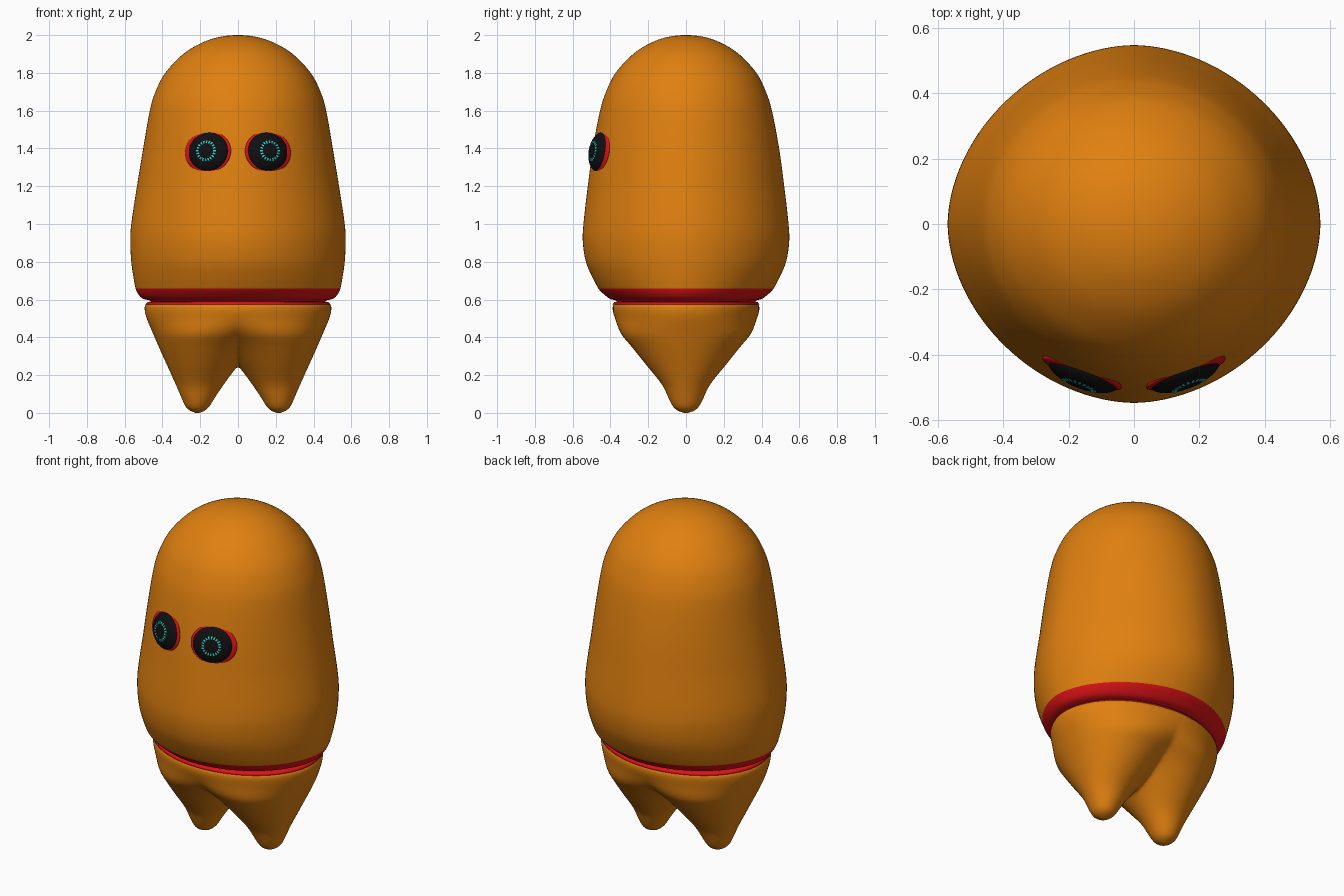
import bpy, bmesh, math
from mathutils import Vector, Matrix

if "Cube" in bpy.data.objects:
    bpy.data.objects.remove(bpy.data.objects["Cube"])


def material(name, rgb):
    m = bpy.data.materials.new(name)
    m.diffuse_color = (*rgb, 1)
    m.use_nodes = True
    m.node_tree.nodes["Principled BSDF"].inputs["Base Color"].default_value = m.diffuse_color
    return m


ORANGE = material("orange", (0.74, 0.215, 0.005))
RED = material("red", (0.72, 0.006, 0.008))
BLACK = material("black", (0.005, 0.005, 0.006))
CYAN = material("cyan", (0.03, 0.72, 0.62))


def finish(name, bm, mats):
    bmesh.ops.recalc_face_normals(bm, faces=bm.faces)
    for f in bm.faces:
        f.smooth = True
    me = bpy.data.meshes.new(name)
    bm.to_mesh(me)
    bm.free()
    for m in mats:
        me.materials.append(m)
    ob = bpy.data.objects.new(name, me)
    bpy.context.collection.objects.link(ob)
    return ob


def spline(pts, steps, first=None):
    """Catmull-Rom through rows of numbers."""
    p = [first or pts[0]] + list(pts) + [pts[-1]]
    out = []
    for i in range(1, len(p) - 2):
        for s in range(steps):
            t = s / steps
            out.append([0.5 * (2 * b + (c - a) * t + (2 * a - 5 * b + 4 * c - d) * t * t
                               + (3 * b - a - 3 * c + d) * t ** 3)
                        for a, b, c, d in zip(*p[i - 1:i + 3])])
    out.append(list(pts[-1]))
    return out


def loft(bm, rows, n, power=lambda z: 2.0, side=1):
    """Closed skin over superellipse sections: z, centre x, half x, half y."""
    rings = []
    for z, cx, rx, ry in rows:
        e = 2 / power(z)
        ring = []
        for k in range(n):
            a = 2 * math.pi * k / n
            c, s = math.cos(a), math.sin(a)
            x = cx + rx * math.copysign(abs(c) ** e, c)
            y = ry * math.copysign(abs(s) ** e, s)
            ring.append(bm.verts.new((side * x, y, z)))
        rings.append(ring)
    for a, b in zip(rings, rings[1:]):
        for k in range(n):
            j = (k + 1) % n
            bm.faces.new((a[k], a[j], b[j], b[k]))
    bm.faces.new(rings[0])
    bm.faces.new(rings[-1])


# Upper body: rounded dome swelling towards the waist, red rim at the bottom
dome = [(2.0, 0, .004, .004), (1.99, 0, .1, .097), (1.96, 0, .19, .184), (1.9, 0, .29, .28),
        (1.8, 0, .385, .373), (1.7, 0, .437, .423), (1.6, 0, .467, .455), (1.4, 0, .502, .493),
        (1.2, 0, .535, .52), (1.0, 0, .565, .543), (.9, 0, .57, .546), (.8, 0, .565, .53),
        (.72, 0, .554, .497), (.658, 0, .542, .464)]
rim = [(.658, 0, .542, .464), (.62, 0, .522, .425), (.603, 0, .5, .4),
       (.596, 0, .47, .375), (.585, 0, .45, .355)]
bm = bmesh.new()
rows = spline(dome, 4, (1.99, 0, -.1, -.097))[:-1] + spline(rim, 4, dome[-2])
loft(bm, rows, 128, lambda z: 1.85 + 0.15 * min(1, max(0, (z - 1.2) / 0.5)))
for f in bm.faces:
    f.material_index = 1 if f.calc_center_median().z < 0.657 else 0
finish("upper_body", bm, [ORANGE, RED])

# Thin red trim on top of the lower body
bm = bmesh.new()
loft(bm, [(.59, 0, .462, .365), (.586, 0, .48, .38), (.575, 0, .491, .389), (.572, 0, .47, .37)], 128)
trim = finish("waist_trim", bm, [RED])

# Lower body: two mirrored tapering legs merged into one skin
leg = [(.582, .485, -.485, .385), (.55, .495, -.495, .39), (.5, .484, -.42, .376),
       (.42, .45, -.2, .345), (.35, .42, -.09, .288), (.25, .375, .0, .208),
       (.15, .33, .075, .128), (.08, .3, .122, .094), (.03, .277, .153, .068),
       (.008, .25, .18, .04), (-.002, .222, .208, .01)]
leg_rows = [(z, (o + i) / 2, (o - i) / 2, ry) for z, o, i, ry in spline(leg, 4)]
bm = bmesh.new()
for side in (1, -1):
    loft(bm, leg_rows, 64, side=side)
lower = finish("lower_body", bm, [ORANGE])
mod = lower.modifiers.new("merge", 'REMESH')
mod.mode = 'VOXEL'
mod.voxel_size = 0.012
mod.use_smooth_shade = True
mod = lower.modifiers.new("soften", 'SMOOTH')
mod.factor = 0.5
mod.iterations = 8

# Eyes: red lids, black eyeballs and a ring of cyan dashes
yaw, pitch = math.radians(21), math.radians(8.5)
RU, RV, RN = 0.114, 0.104, 0.046
for side, label in ((-1, "left"), (1, "right")):
    n = Vector((side * math.sin(yaw) * math.cos(pitch),
                -math.cos(yaw) * math.cos(pitch), math.sin(pitch)))
    u = Vector((math.cos(yaw), side * math.sin(yaw), 0))
    v = n.cross(u)
    centre = Vector((side * 0.157, -0.464, 1.383)) - n * 0.008
    frame = Matrix.Translation(centre) @ Matrix((u, v, n)).transposed().to_4x4()

    for name, mat, shift, size in (("eye_rim", RED, 0.005, (.13, .112, .022)),
                                   ("eyeball", BLACK, 0, (RU, RV, RN))):
        bm = bmesh.new()
        bmesh.ops.create_uvsphere(bm, u_segments=48, v_segments=24, radius=1)
        bm.transform(frame @ Matrix.Translation((side * shift, 0, 0))
                     @ Matrix.Diagonal((*size, 1)))
        finish(label + "_" + name, bm, [mat])

    bm = bmesh.new()
    count = 20
    for k in range(count):
        a = 2 * math.pi * k / count
        quad = []
        for r, w in ((.041, -.0038), (.041, .0038), (.056, .0038), (.056, -.0038)):
            x = r * math.cos(a) - w * math.sin(a)
            y = r * math.sin(a) + w * math.cos(a)
            h = RN * math.sqrt(1 - (x / RU) ** 2 - (y / RV) ** 2)
            quad.append((x, y, h))
        low = [bm.verts.new((x, y, h - .002)) for x, y, h in quad]
        top = [bm.verts.new((x, y, h + .0015)) for x, y, h in quad]
        bm.faces.new(top)
        bm.faces.new(low[::-1])
        for i in range(4):
            j = (i + 1) % 4
            bm.faces.new((low[i], low[j], top[j], top[i]))
    bm.transform(frame)
    dashes = finish(label + "_iris_dashes", bm, [CYAN])
    for p in dashes.data.polygons:
        p.use_smooth = False
